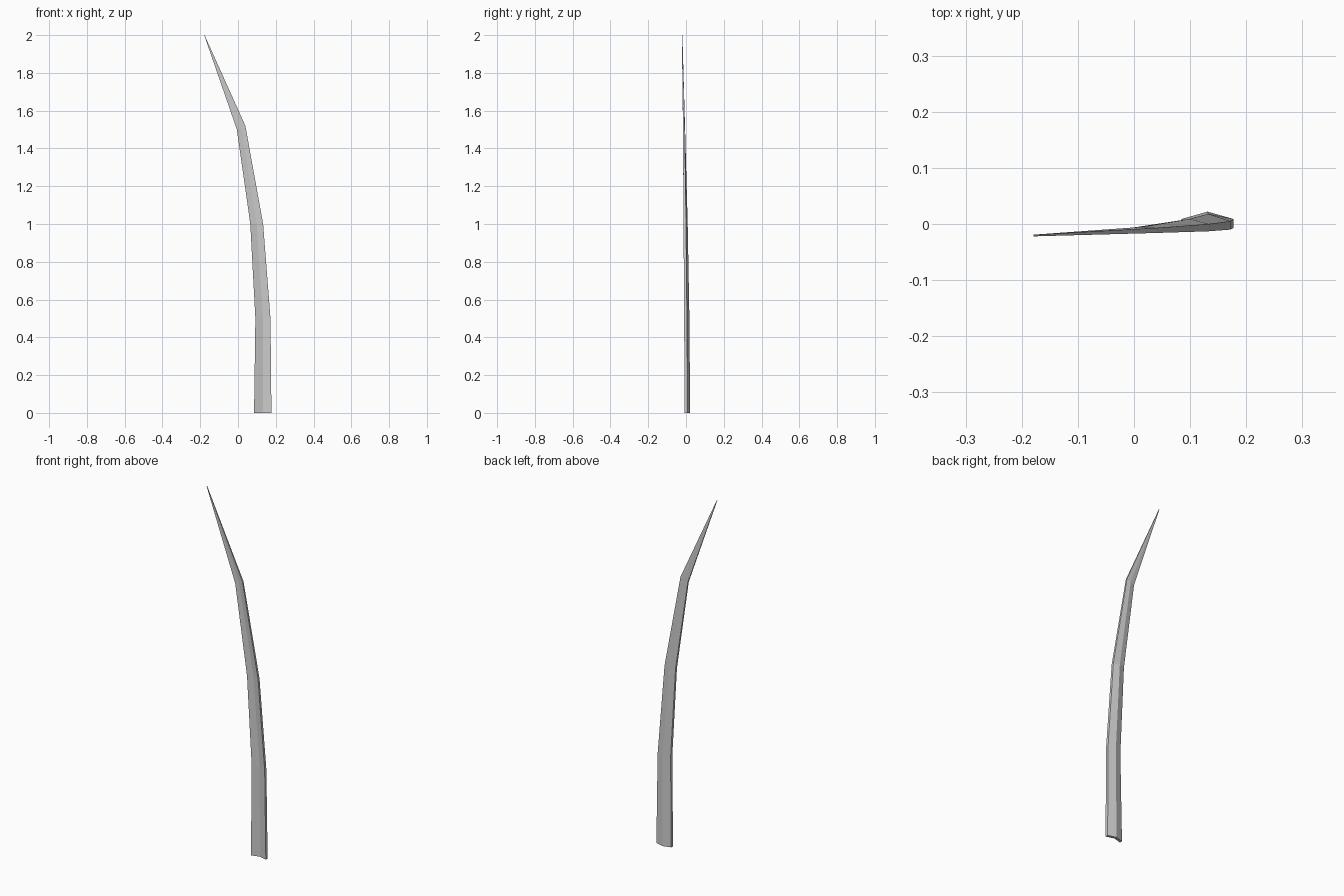
import bpy, bmesh

if "Cube" in bpy.data.objects:
    bpy.data.objects.remove(bpy.data.objects["Cube"])

# Rings up the blade: left x, left z, right x, right z,
# front y of the edges, edge thickness, keel depth
rings = [
    (0.085, 0.00, 0.177, 0.00, -0.007, 0.016, 0.013),
    (0.092, 0.50, 0.172, 0.50, -0.010, 0.015, 0.013),
    (0.065, 1.00, 0.133, 1.00, -0.013, 0.013, 0.009),
    (-0.006, 1.50, 0.039, 1.52, -0.016, 0.009, 0.002),
    (-0.179, 2.00, -0.177, 2.00, -0.022, 0.003, 0.000),
]

# Thin leaf blade with a folded V cross-section, keel towards the back
bm = bmesh.new()
loops = []
for lx, lz, rx, rz, y, t, k in rings:
    mx, mz = (lx + rx) / 2, (lz + rz) / 2
    section = [(lx, y, lz), (mx, y + k, mz), (rx, y, rz),
               (rx, y + t, rz), (mx, y + t + k, mz), (lx, y + t, lz)]
    loops.append([bm.verts.new(p) for p in section])

for a, b in zip(loops, loops[1:]):
    for i in range(6):
        j = (i + 1) % 6
        bm.faces.new((a[i], a[j], b[j], b[i]))

# End caps, split along the keel
for ring in (loops[0], loops[-1]):
    bm.faces.new((ring[0], ring[1], ring[4], ring[5]))
    bm.faces.new((ring[1], ring[2], ring[3], ring[4]))

bmesh.ops.recalc_face_normals(bm, faces=bm.faces)
mesh = bpy.data.meshes.new("grass_blade")
bm.to_mesh(mesh)
bm.free()
blade = bpy.data.objects.new("grass_blade", mesh)
bpy.context.collection.objects.link(blade)
